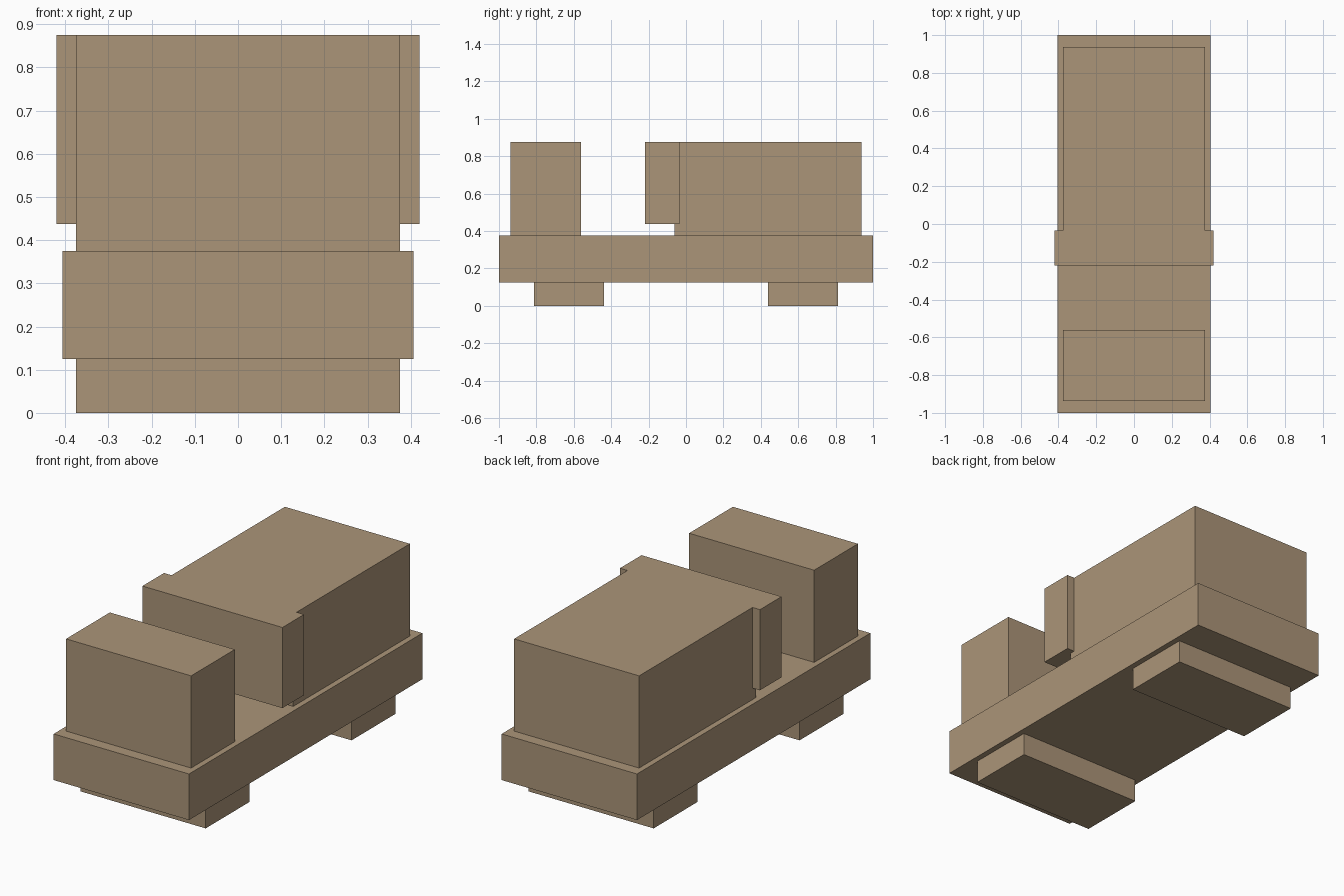
import bpy
import bmesh
from mathutils import Vector

cube = bpy.data.objects.get("Cube")
if cube:
    bpy.data.objects.remove(cube, do_unlink=True)

# Single flat tan colour
tan = bpy.data.materials.new("tan")
tan.use_nodes = True
tan.diffuse_color = (0.41, 0.30, 0.19, 1)
tan.node_tree.nodes["Principled BSDF"].inputs["Base Color"].default_value = tan.diffuse_color


def box(name, half_width, y0, y1, z0, z1):
    """Box centred on x = 0, given by its half width and its y and z ranges."""
    size = Vector((2 * half_width, y1 - y0, z1 - z0))
    bm = bmesh.new()
    bmesh.ops.create_cube(bm, size=1)
    bmesh.ops.scale(bm, vec=size, verts=bm.verts)
    mesh = bpy.data.meshes.new(name)
    bm.to_mesh(mesh)
    bm.free()
    mesh.materials.append(tan)
    obj = bpy.data.objects.new(name, mesh)
    obj.location = (0, (y0 + y1) / 2, (z0 + z1) / 2)
    bpy.context.collection.objects.link(obj)
    return obj


# Chassis slab
box("chassis", 0.406, -1, 1, 0.125, 0.375)

# Wheel blocks under each end
box("front_wheel_block", 0.375, -0.8125, -0.4375, 0, 0.125)
box("rear_wheel_block", 0.375, 0.4375, 0.8125, 0, 0.125)

# Upper blocks
box("front_block", 0.375, -0.9375, -0.5625, 0.375, 0.875)
box("rear_body", 0.375, -0.0625, 0.9375, 0.375, 0.875)

# Wider raised panel at the front of the rear body
box("cross_panel", 0.42, -0.219, -0.034, 0.4375, 0.875)
